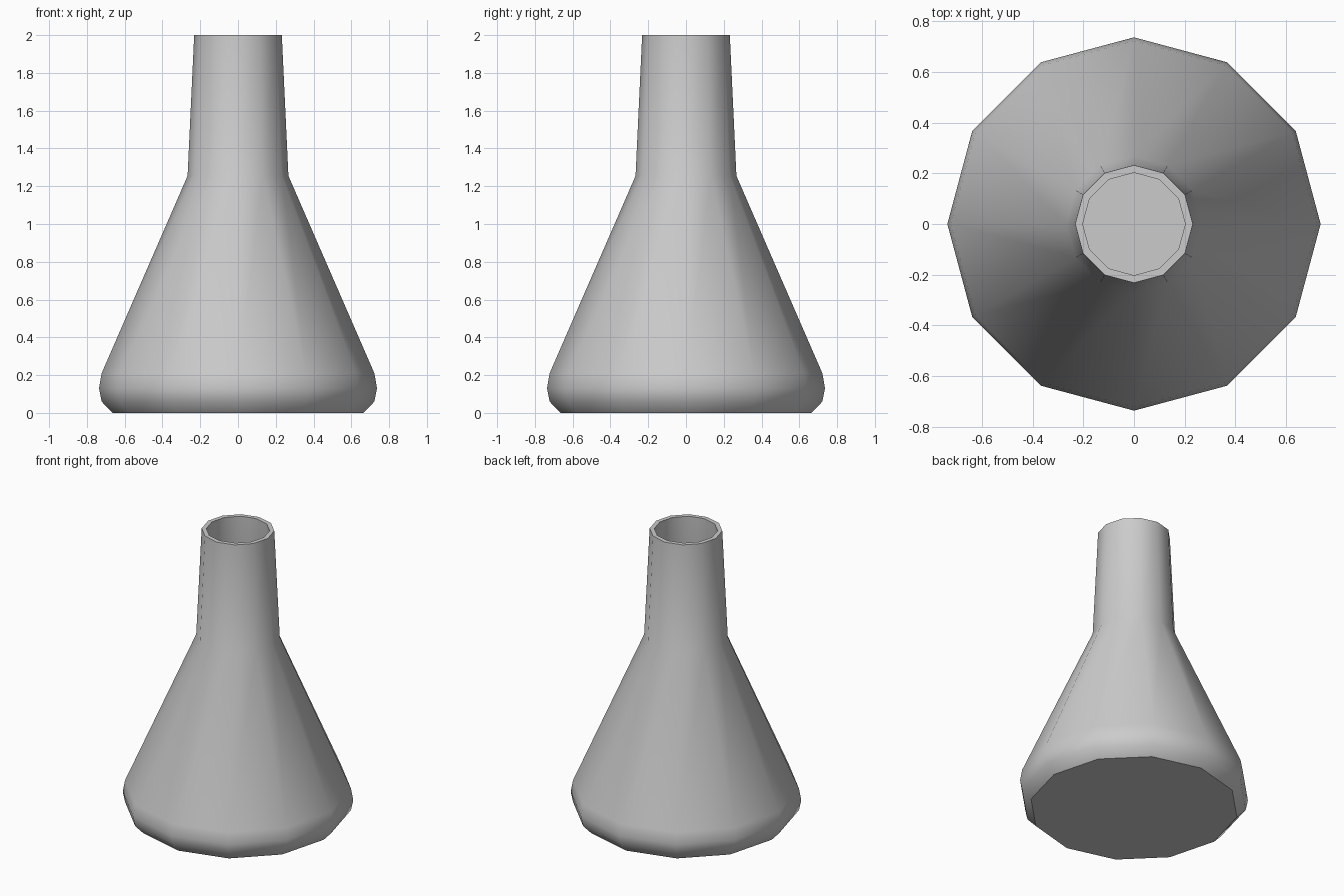
import bpy, bmesh, math

if "Cube" in bpy.data.objects:
    bpy.data.objects.remove(bpy.data.objects["Cube"])

SIDES = 12

# Half profile (radius, height): outer wall up to the rim, then inner wall down to the floor
profile = [
    (0.665, 0.0), (0.722, 0.06), (0.736, 0.13), (0.722, 0.21),
    (0.267, 1.255), (0.232, 2.0),
    (0.202, 2.0), (0.237, 1.25), (0.693, 0.203), (0.706, 0.13),
    (0.695, 0.073), (0.652, 0.03),
]


def lathe(name, points, sides):
    bm = bmesh.new()
    rings = []
    for r, z in points:
        rings.append([bm.verts.new((r * math.cos(2 * math.pi * i / sides),
                                    r * math.sin(2 * math.pi * i / sides), z))
                      for i in range(sides)])
    for low, high in zip(rings, rings[1:]):
        for i in range(sides):
            j = (i + 1) % sides
            bm.faces.new((low[i], low[j], high[j], high[i]))
    # Underside and inner floor
    bm.faces.new(rings[0][::-1])
    bm.faces.new(rings[-1])
    bmesh.ops.recalc_face_normals(bm, faces=bm.faces)
    mesh = bpy.data.meshes.new(name)
    bm.to_mesh(mesh)
    bm.free()
    obj = bpy.data.objects.new(name, mesh)
    bpy.context.collection.objects.link(obj)
    return obj


# Hollow conical flask
flask = lathe("flask", profile, SIDES)
bpy.context.view_layer.objects.active = flask
flask.select_set(True)
bpy.ops.object.shade_smooth_by_angle(angle=math.radians(40))
